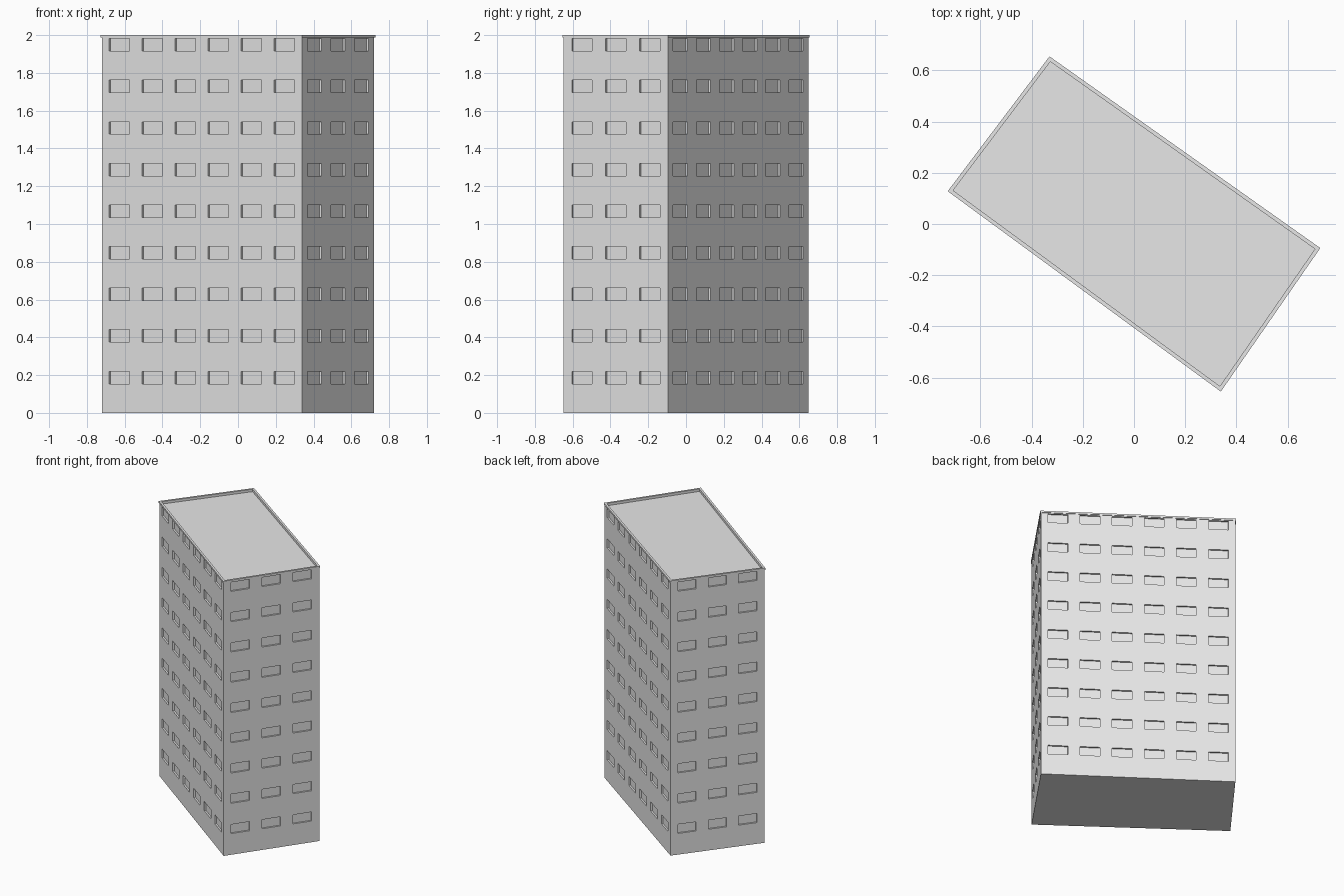
import bpy
import bmesh
from mathutils import Vector

if "Cube" in bpy.data.objects:
    bpy.data.objects.remove(bpy.data.objects["Cube"], do_unlink=True)

# Plain concrete colour
concrete = bpy.data.materials.new("concrete_grey")
concrete.use_nodes = True
grey = (0.8, 0.8, 0.8, 1.0)
concrete.diffuse_color = grey
concrete.node_tree.nodes["Principled BSDF"].inputs["Base Color"].default_value = grey

# Outer roof outline: left, front, right and back corners
OUTLINE = [Vector(p) for p in ((-0.7275, 0.128), (0.339, -0.6545),
                               (0.7275, -0.094), (-0.33, 0.6545))]
WALL_TOP, ROOF_Z, TOP = 1.987, 1.982, 2.0
ROWS, FIRST_SILL, FLOOR_STEP, WINDOW_H = 9, 0.154, 0.2202, 0.066
RECESS = 0.012


def ring(inset, z):
    """Outline corners moved inward by inset, at height z."""
    pts = []
    for i, p in enumerate(OUTLINE):
        a = (OUTLINE[i - 1] - p).normalized()
        b = (OUTLINE[(i + 1) % len(OUTLINE)] - p).normalized()
        pts.append((p + (a + b) * inset).to_3d() + Vector((0, 0, z)))
    return pts


def face(bm, pts):
    bm.faces.new([bm.verts.new(p) for p in pts])


def bridge(bm, low, high):
    for i in range(len(low)):
        j = (i + 1) % len(low)
        face(bm, (low[i], low[j], high[j], high[i]))


def finish(bm, name):
    bmesh.ops.remove_doubles(bm, verts=bm.verts, dist=1e-5)
    mesh = bpy.data.meshes.new(name)
    bm.to_mesh(mesh)
    bm.free()
    mesh.materials.append(concrete)
    obj = bpy.data.objects.new(name, mesh)
    bpy.context.collection.objects.link(obj)


def spans(count, margin, width, pitch):
    """Cell edges along a wall; odd cells hold windows."""
    cuts = [0.0]
    for i in range(count):
        start = margin + i * pitch
        cuts += [start, start + width]
    return cuts + [1.0]


def wall(bm, a, b, columns):
    """Wall from corner a to b, with a grid of recessed windows."""
    along = b - a
    inward = Vector((-along.y, along.x, 0)).normalized() * RECESS
    levels = spans(ROWS, FIRST_SILL, WINDOW_H, FLOOR_STEP)
    levels[-1] = WALL_TOP
    for c in range(len(columns) - 1):
        for r in range(len(levels) - 1):
            u0, u1 = columns[c:c + 2]
            z0, z1 = levels[r:r + 2]
            quad = [a + along * u + Vector((0, 0, z))
                    for u, z in ((u0, z0), (u1, z0), (u1, z1), (u0, z1))]
            if c % 2 and r % 2:
                pane = [p + inward for p in quad]
                bridge(bm, quad, pane)
                face(bm, pane)
            else:
                face(bm, quad)


# Tower walls with windows, and the underside
bm = bmesh.new()
base = ring(0.005, 0)
long_columns = spans(6, 0.0365, 0.102, 0.165)
short_columns = spans(3, 0.079, 0.194, 0.324)
for i in range(4):
    wall(bm, base[i], base[(i + 1) % 4], short_columns if i % 2 else long_columns)
face(bm, base[::-1])
finish(bm, "tower_walls")

# Overhanging parapet around a sunken flat roof
bm = bmesh.new()
rings = [ring(0.005, WALL_TOP), ring(0, WALL_TOP), ring(0, TOP),
         ring(0.015, TOP), ring(0.015, ROOF_Z)]
for low, high in zip(rings, rings[1:]):
    bridge(bm, low, high)
face(bm, rings[-1])
finish(bm, "roof_and_parapet")
